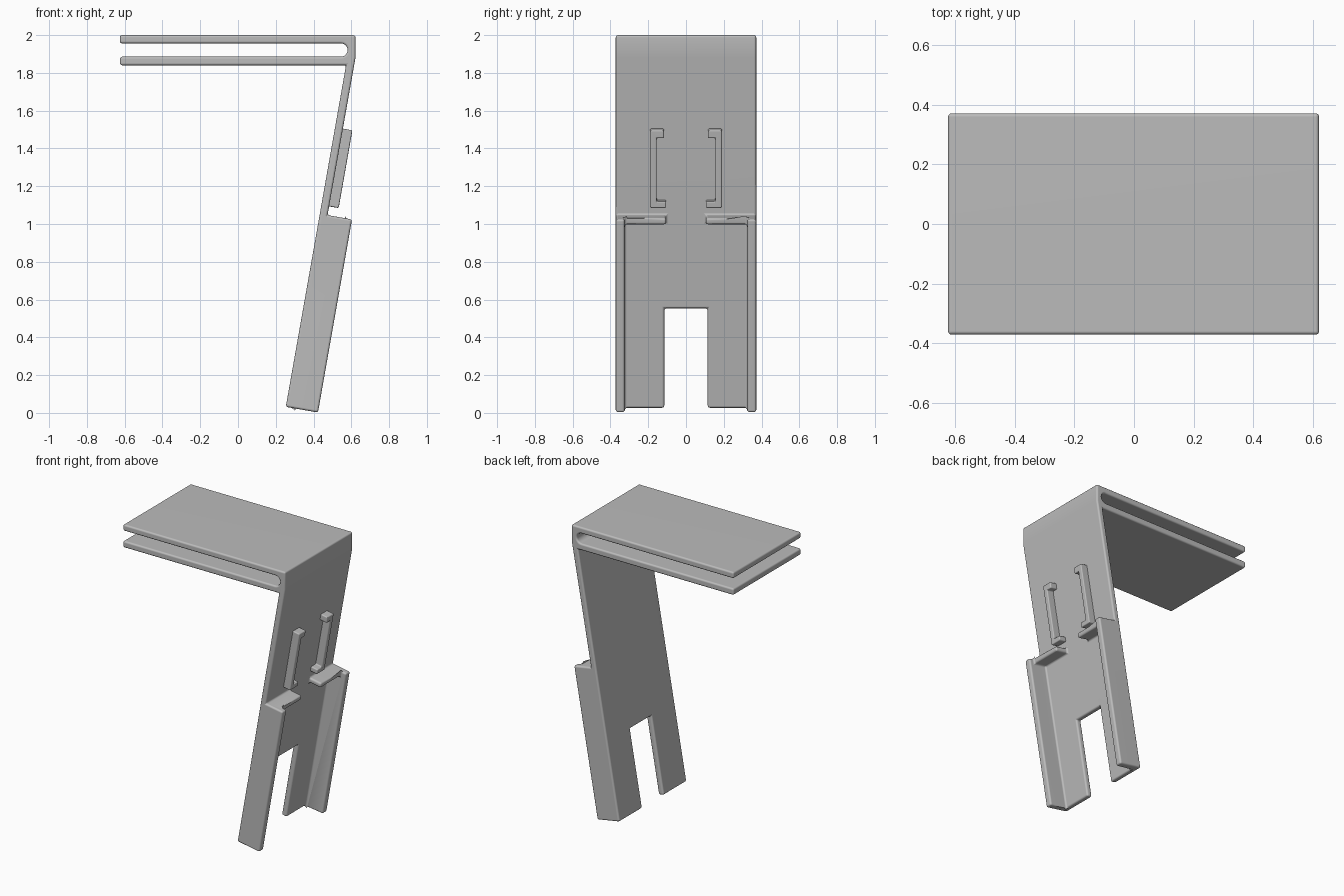
import bpy, bmesh, math
from mathutils import Matrix, Vector

cube = bpy.data.objects.get("Cube")
if cube:
    bpy.data.objects.remove(cube, do_unlink=True)

HALF = 0.372       # half width
WALL = 0.04        # leg thickness
LEG = Matrix.Translation((0.253, 0, 0.032)) @ Matrix.Rotation(math.radians(10), 4, 'Y')

grey = bpy.data.materials.new("plain grey")
grey.use_nodes = True
colour = (0.5, 0.5, 0.5, 1)
grey.diffuse_color = colour
grey.node_tree.nodes["Principled BSDF"].inputs["Base Color"].default_value = colour


def slab(name, outline, lo, hi, place):
    """Solid made by sweeping a 2D outline from lo to hi."""
    bm = bmesh.new()
    ends = [[bm.verts.new(place(a, b, t)) for a, b in outline] for t in (lo, hi)]
    for ring in ends:
        bm.faces.new(ring)
    n = len(outline)
    for i in range(n):
        j = (i + 1) % n
        bm.faces.new((ends[0][i], ends[0][j], ends[1][j], ends[1][i]))
    bmesh.ops.recalc_face_normals(bm, faces=bm.faces)
    mesh = bpy.data.meshes.new(name)
    bm.to_mesh(mesh)
    bm.free()
    mesh.materials.append(grey)
    ob = bpy.data.objects.new(name, mesh)
    bpy.context.collection.objects.link(ob)
    return ob


def on_leg(side):
    """Outline as (width, height along leg), swept outward from the leg."""
    return lambda y, s, u: LEG @ Vector((u, side * y, s))


def rect(y0, y1, s0, s1):
    return [(y0, s0), (y1, s0), (y1, s1), (y0, s1)]


def activate(ob):
    bpy.ops.object.select_all(action='DESELECT')
    ob.select_set(True)
    bpy.context.view_layer.objects.active = ob


def combine(ob, other, operation):
    activate(ob)
    mod = ob.modifiers.new("combine", 'BOOLEAN')
    mod.operation, mod.object, mod.solver = operation, other, 'EXACT'
    bpy.ops.object.modifier_apply(modifier=mod.name)
    bpy.data.objects.remove(other, do_unlink=True)


def finish(ob, radius):
    # merge coplanar faces, round the edges, keep flats flat
    bm = bmesh.new()
    bm.from_mesh(ob.data)
    bmesh.ops.remove_doubles(bm, verts=bm.verts, dist=0.0002)
    bmesh.ops.dissolve_limit(bm, angle_limit=math.radians(1), verts=bm.verts, edges=bm.edges)
    bm.to_mesh(ob.data)
    bm.free()
    activate(ob)
    bevel = ob.modifiers.new("round edges", 'BEVEL')
    bevel.width, bevel.segments = radius, 3
    bevel.limit_method, bevel.angle_limit = 'ANGLE', math.radians(30)
    bevel.use_clamp_overlap = False
    bpy.ops.object.modifier_apply(modifier=bevel.name)
    bpy.ops.object.shade_smooth_by_angle(angle=math.radians(40))
    ob.modifiers.new("flat shading", 'WEIGHTED_NORMAL').keep_sharp = True


# Folded top clip and sloping leg in one side profile
foot_out = LEG @ Vector((WALL, 0, 0))
foot_in = LEG @ Vector((0, 0, 0))
knee = LEG @ Vector((0, 0, 1.836))
slot_r = 0.035
arc = [(0.545 + slot_r * math.cos(a), 1.921 + slot_r * math.sin(a))
       for a in (math.radians(-90 + 15 * i) for i in range(13))]
profile = [(-0.625, 2), (0.622, 2), (0.622, 1.88), (foot_out.x, foot_out.z),
           (foot_in.x, foot_in.z), (knee.x, 1.84), (-0.625, 1.84), (-0.625, 1.886),
           *arc, (-0.625, 1.956)]
body = slab("clip_and_leg", profile, -HALF, HALF, lambda x, z, y: Vector((x, y, z)))

# Side rails and the shelves at their top
for side in (-1, 1):
    rail = slab("side_rail", rect(0.325, HALF, 0, 1.038), 0.02, 0.173, on_leg(side))
    combine(body, rail, 'UNION')
    shelf = slab("shelf", rect(0.105, 0.35, 1.003, 1.038), 0.02, 0.135, on_leg(side))
    combine(body, shelf, 'UNION')

# Notch between the two feet
notch = slab("notch", rect(-0.115, 0.115, -0.2, 0.535), -0.1, 0.1, on_leg(1))
combine(body, notch, 'DIFFERENCE')
finish(body, 0.012)

# Pair of C-shaped holders on the outer face
holder = [(0.19, 1.085), (0.19, 1.503), (0.117, 1.503), (0.117, 1.46),
          (0.155, 1.46), (0.155, 1.12), (0.105, 1.12), (0.105, 1.085)]
for side, label in ((-1, "right"), (1, "left")):
    finish(slab("holder_" + label, holder, 0.015, 0.093, on_leg(side)), 0.007)
